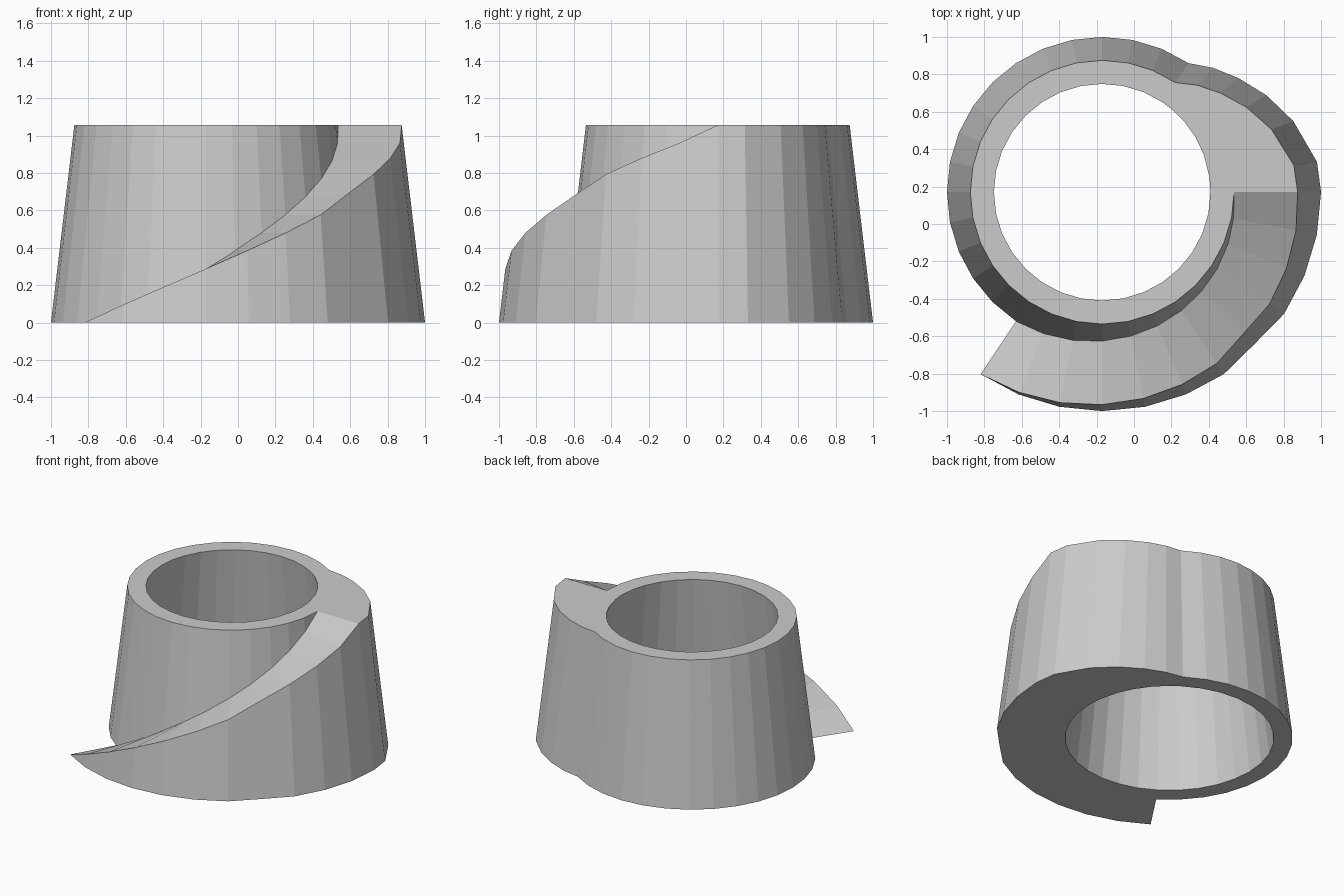
import bpy, bmesh
from math import cos, sin, radians

if "Cube" in bpy.data.objects:
    bpy.data.objects.remove(bpy.data.objects["Cube"])

CX, CY = -0.17, 0.17          # axis of the tapered ring
H = 1.056                     # height
HOLE, CORE, RAMP = 0.704, 0.83, 1.17   # radii at the base
TAPER = 0.125                 # radius lost from base to top, inside and out
STEP = 11.25


def pt(angle, r, z):
    r -= TAPER * z / H
    a = radians(angle)
    return (CX + r * cos(a), CY + r * sin(a), z)


def column(angle, r_base, z_ramp, lift=0):
    """Cross-section: hole, core top, ramp step, outer base."""
    return [pt(angle, HOLE, 0), pt(angle, HOLE, H),
            pt(angle, CORE, H), pt(angle, CORE, z_ramp),
            pt(angle, r_base, z_ramp + lift), pt(angle, r_base, 0)]


columns = []
# full-height shoulder swelling out from the ring
for angle, r in ((56.25, CORE), (48.4, 0.89), (40, 0.95),
                 (30.5, 1.02), (20.4, 1.09), (8, 1.16)):
    columns.append(column(angle, r, H))
# descending spiral ramp, its outer edge slightly raised near the flat panel
lifts = {2: 0.015, 3: 0.025, 4: 0.015}
for k in range(12):
    columns.append(column(-STEP * k, 1.15 if k == 4 else RAMP,
                          H * (1 - k / 11), lifts.get(k, 0)))
# plain tapered ring for the rest of the turn
columns.append(column(-STEP * 11, CORE, 0))
for k in range(12, 27):
    columns.append(column(-STEP * k, CORE, H))

# skin neighbouring cross-sections into one closed body
bm = bmesh.new()
rings = [[bm.verts.new(p) for p in col] for col in columns]
for a, b in zip(rings, rings[1:] + rings[:1]):
    for i in range(6):
        j = (i + 1) % 6
        bm.faces.new((a[i], a[j], b[j], b[i]))
bmesh.ops.remove_doubles(bm, verts=bm.verts[:], dist=1e-4)
bmesh.ops.dissolve_degenerate(bm, edges=bm.edges[:], dist=1e-4)
bmesh.ops.recalc_face_normals(bm, faces=bm.faces[:])

mesh = bpy.data.meshes.new("spiral_ramp_ring")
bm.to_mesh(mesh)
bm.free()
obj = bpy.data.objects.new("spiral_ramp_ring", mesh)
bpy.context.collection.objects.link(obj)
